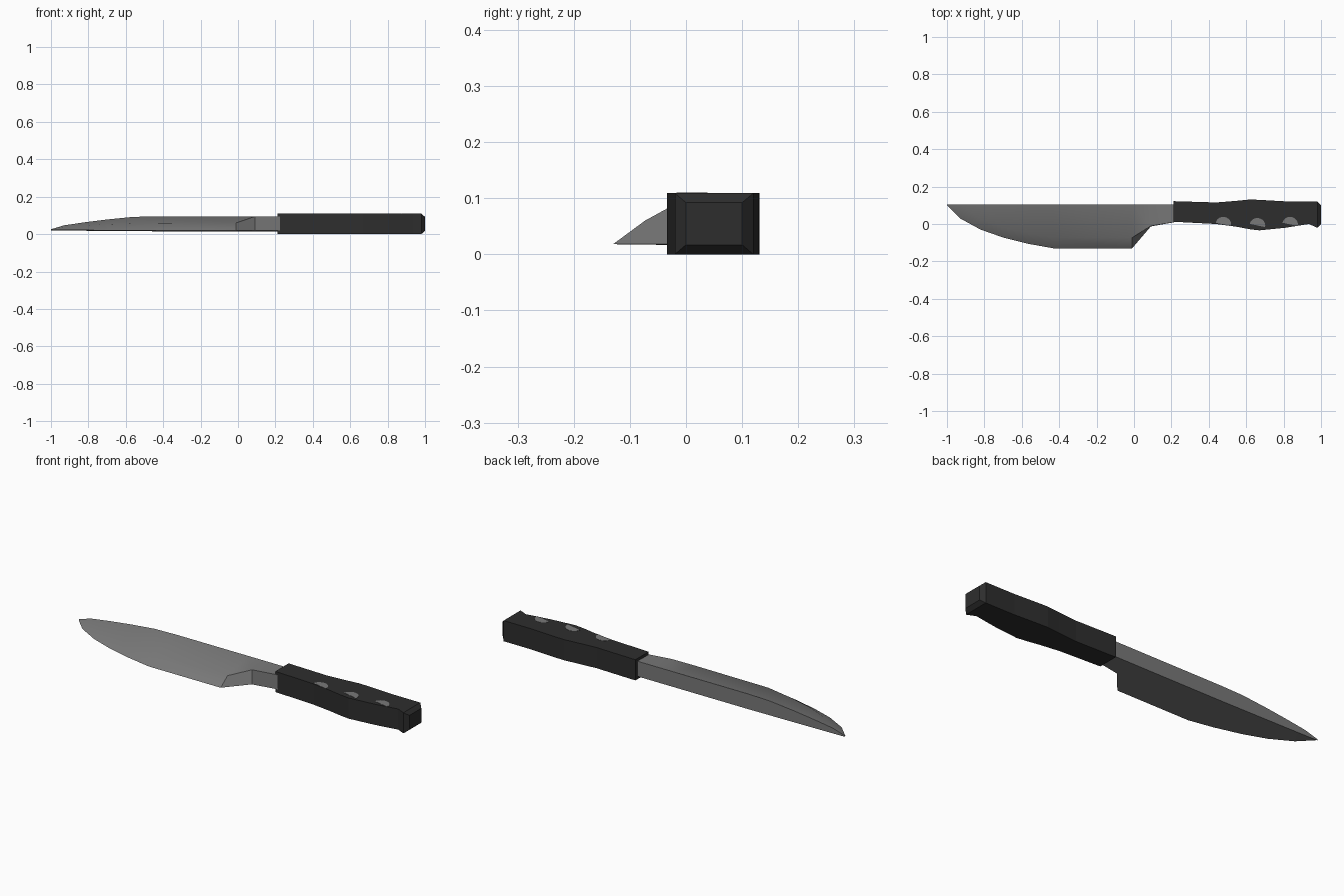
import bpy, bmesh, math

if "Cube" in bpy.data.objects:
    bpy.data.objects.remove(bpy.data.objects["Cube"])


def material(name, value):
    m = bpy.data.materials.new(name)
    m.diffuse_color = (value, value, value, 1)
    m.use_nodes = True
    m.node_tree.nodes["Principled BSDF"].inputs["Base Color"].default_value = m.diffuse_color
    return m


steel = material("steel_grey", 0.19)
black = material("handle_black", 0.027)


def make(name, bm, mat):
    bmesh.ops.recalc_face_normals(bm, faces=bm.faces[:])
    me = bpy.data.meshes.new(name)
    bm.to_mesh(me)
    bm.free()
    me.materials.append(mat)
    ob = bpy.data.objects.new(name, me)
    bpy.context.collection.objects.link(ob)
    return ob


def loft(name, sections, mat):
    """Skin a row of four-point cross-sections and cap both ends."""
    bm = bmesh.new()
    rings = [[bm.verts.new(p) for p in s] for s in sections]
    for a, b in zip(rings, rings[1:]):
        for i in range(4):
            j = (i + 1) % 4
            bm.faces.new((a[i], a[j], b[j], b[i]))
    bm.faces.new(rings[0])
    bm.faces.new(rings[-1][::-1])
    return make(name, bm, mat)


# Blade and neck: x, edge y, bevel y, bevel z, spine z, bottom z
SPINE_Y = 0.105
blade_rows = [
    (-1.00, 0.100, 0.103, 0.024, 0.026, 0.020),
    (-0.93, 0.030, 0.065, 0.038, 0.047, 0.019),
    (-0.82, -0.030, 0.023, 0.046, 0.063, 0.018),
    (-0.70, -0.072, -0.020, 0.052, 0.078, 0.017),
    (-0.56, -0.107, -0.050, 0.056, 0.092, 0.016),
    (-0.43, -0.130, -0.073, 0.058, 0.095, 0.015),
    (-0.01, -0.130, -0.073, 0.060, 0.095, 0.015),
    (0.09, -0.013, -0.011, 0.094, 0.095, 0.015),
    (0.24, 0.014, 0.014, 0.094, 0.095, 0.015),
]
blade = loft("blade", [
    [(x, SPINE_Y, zb), (x, SPINE_Y, zs), (x, by, bz), (x, ey, zb + 0.003)]
    for x, ey, by, bz, zs, zb in blade_rows], steel)

# Handle: x, front y, back y, bottom z, top z
TOP = 0.109
handle_rows = [
    (0.21, 0.012, 0.122, 0, TOP),
    (0.44, 0.000, 0.115, 0, TOP),
    (0.55, -0.015, 0.124, 0, TOP),
    (0.62, -0.028, 0.131, 0, TOP),
    (0.67, -0.034, 0.129, 0, TOP),
    (0.81, -0.020, 0.121, 0, TOP),
    (0.935, 0.000, 0.120, 0, TOP),
    (0.98, -0.020, 0.120, 0, TOP),
    (1.00, 0.000, 0.100, 0.017, 0.092),
]
loft("handle", [
    [(x, yb, z0), (x, yb, z1), (x, yf, z1), (x, yf, z0)]
    for x, yf, yb, z0, z1 in handle_rows], black)

# Rivets: thin tilted half-oval plates on the top of the handle
for n, (cx, cy) in enumerate([(0.478, -0.002), (0.66, -0.008), (0.835, -0.002)]):
    bm = bmesh.new()
    tilt = math.radians(-12)
    ring = []
    for k in range(13):
        a = math.pi * k / 12
        u, v = 0.042 * math.cos(a), 0.040 * math.sin(a)
        ring.append(bm.verts.new((cx + u * math.cos(tilt) - v * math.sin(tilt),
                                  cy + u * math.sin(tilt) + v * math.cos(tilt),
                                  TOP - 0.001)))
    face = bm.faces.new(ring)
    out = bmesh.ops.extrude_face_region(bm, geom=[face])["geom"]
    bmesh.ops.translate(bm, vec=(0, 0, 0.002),
                        verts=[g for g in out if isinstance(g, bmesh.types.BMVert)])
    make(f"rivet_{n + 1}", bm, steel)

# Soft shading along the blade, sharp at spine and edge
bpy.ops.object.select_all(action='DESELECT')
blade.select_set(True)
bpy.context.view_layer.objects.active = blade
bpy.ops.object.shade_smooth_by_angle(angle=math.radians(30))
